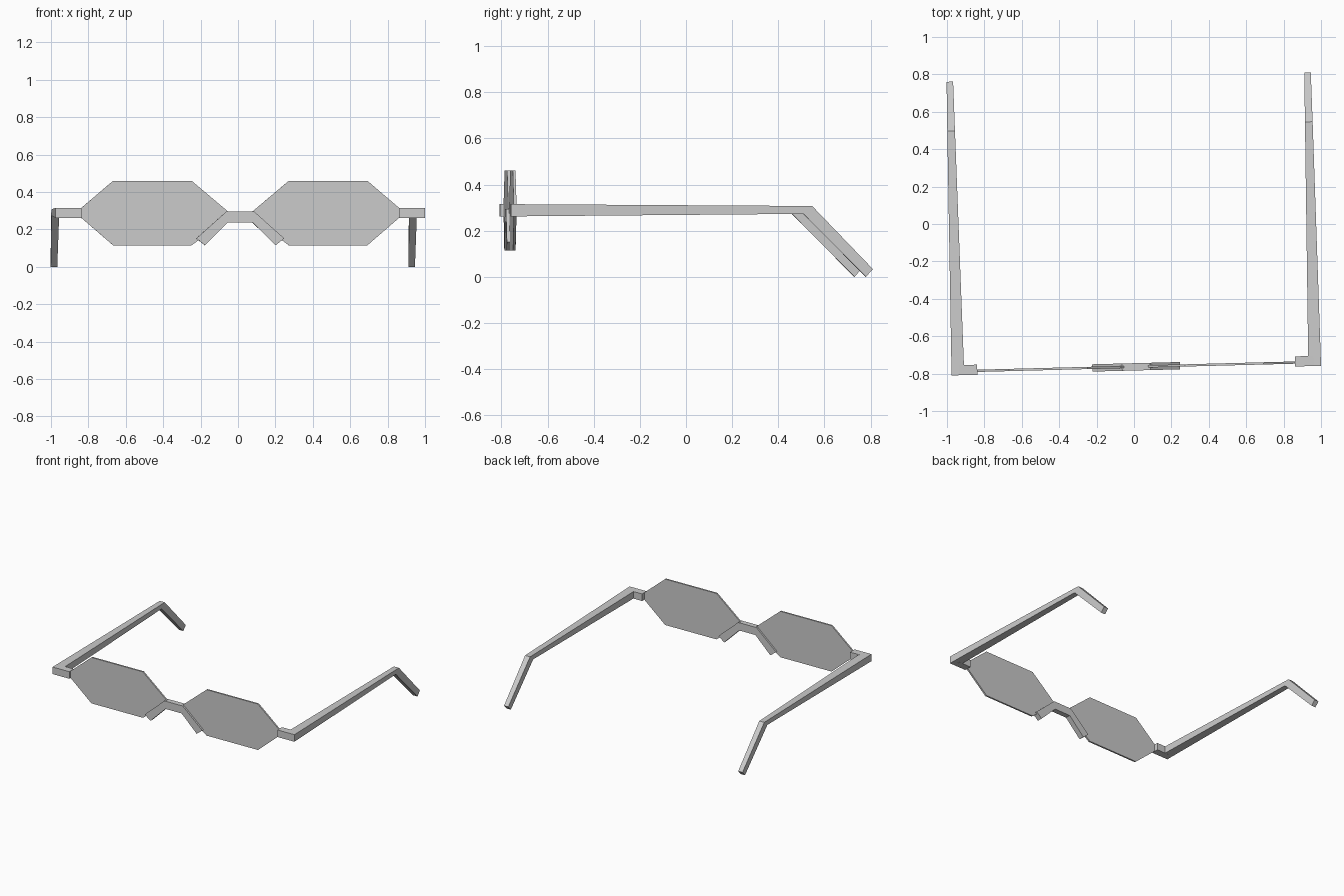
import bpy, bmesh
from mathutils import Matrix

if "Cube" in bpy.data.objects:
    bpy.data.objects.remove(bpy.data.objects["Cube"])

# The glasses are symmetric in their own frame, then turned slightly about z
PLACE = Matrix.Rotation(0.026, 4, 'Z') @ Matrix.Translation((-0.008, 0, 0))


def finish(name, bm, side=1):
    bm.transform(PLACE @ Matrix.Scale(side, 4, (1, 0, 0)))
    bmesh.ops.recalc_face_normals(bm, faces=bm.faces)
    mesh = bpy.data.meshes.new(name)
    bm.to_mesh(mesh)
    bm.free()
    bpy.context.collection.objects.link(bpy.data.objects.new(name, mesh))


def prism(name, outline, y0, y1, side=1):
    """Extrude an (x, z) outline from y0 to y1."""
    bm = bmesh.new()
    face = bm.faces.new([bm.verts.new((x, y0, z)) for x, z in outline])
    ext = bmesh.ops.extrude_face_region(bm, geom=[face])
    verts = [v for v in ext['geom'] if isinstance(v, bmesh.types.BMVert)]
    bmesh.ops.translate(bm, verts=verts, vec=(0, y1 - y0, 0))
    finish(name, bm, side)


def sweep(name, sections, side=1):
    """Join rectangular sections: inner x, outer x, (y, z) bottom, (y, z) top."""
    bm = bmesh.new()
    rings = [[bm.verts.new((x, *p)) for x, p in ((a, lo), (b, lo), (b, hi), (a, hi))]
             for a, b, lo, hi in sections]
    for r, s in zip(rings, rings[1:]):
        for i in range(4):
            j = (i + 1) % 4
            bm.faces.new((r[i], r[j], s[j], s[i]))
    bm.faces.new(rings[0])
    bm.faces.new(rings[-1])
    finish(name, bm, side)


lens = [(0.85, 0.315), (0.68, 0.46), (0.26, 0.46), (0.062, 0.293),
        (0.062, 0.262), (0.26, 0.115), (0.68, 0.115), (0.85, 0.262)]
hinge = [(0.85, 0.262), (0.95, 0.262), (0.95, 0.315), (0.85, 0.315)]
temple = [(0.92, 0.988, (-0.784, 0.262), (-0.784, 0.315)),
          (0.936, 0.977, (0.484, 0.273), (0.522, 0.307)),
          (0.939, 0.974, (0.755, 0.0), (0.786, 0.033))]

for label, side in (("left", -1), ("right", 1)):
    # Thin octagonal lens, hinge block and bent temple arm
    prism(label + "_lens", lens, -0.769, -0.757, side)
    prism(label + "_hinge", hinge, -0.784, -0.73, side)
    sweep(label + "_temple", temple, side)

# Bridge with its two slanted nose legs
half = [(0.075, 0.295), (0.235, 0.152), (0.189, 0.115), (0.066, 0.237)]
bridge = half + [(-x, z) for x, z in reversed(half)]
prism("nose_bridge", bridge, -0.783, -0.744)
